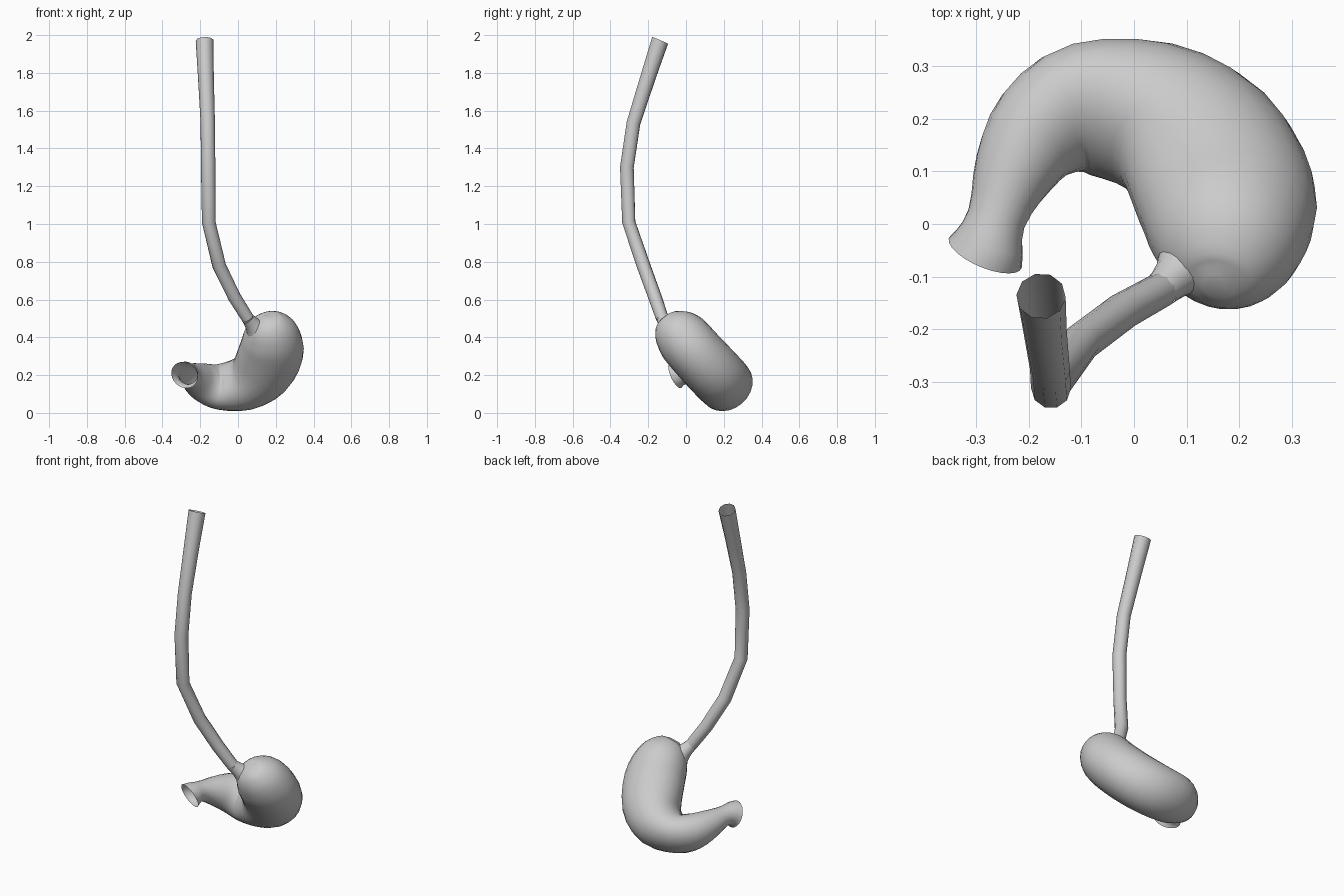
import bpy, bmesh
from math import cos, sin, tau
from mathutils import Vector

cube = bpy.data.objects.get("Cube")
if cube:
    bpy.data.objects.remove(cube)

grey = bpy.data.materials.new("plain_grey")
grey.use_nodes = True
colour = (0.6, 0.6, 0.6, 1)
grey.diffuse_color = colour
grey.node_tree.nodes["Principled BSDF"].inputs["Base Color"].default_value = colour

# Normal of the tilted plane in which the stomach curls
PLANE = Vector((0, 0.756, 0.655))


def resample(rows, steps):
    """Smooth path through the rows; the first and last only steer the ends."""
    rows = [Vector(r) for r in rows]
    out = []
    for i in range(1, len(rows) - 2):
        a, b, c, d = rows[i - 1:i + 3]
        for k in range(steps):
            t = k / steps
            out.append(b + (c - a) * (t / 2) + (a * 2 - b * 5 + c * 4 - d) * (t * t / 2)
                       + (b * 3 - a - c * 3 + d) * (t ** 3 / 2))
    return [rows[0]] + out + rows[-2:]


def sweep(name, rows, sides, close_start=False):
    """Skin of elliptical rings; each row is x, y, z, width radius, depth radius."""
    bm = bmesh.new()
    rings = []
    for prev, row, nxt in zip(rows, rows[1:], rows[2:]):
        centre = Vector(row[:3])
        along = (Vector(nxt[:3]) - Vector(prev[:3])).normalized()
        side = along.cross(PLANE).normalized()
        depth = side.cross(along)
        rings.append([bm.verts.new(centre + side * row[3] * cos(tau * k / sides)
                                   + depth * row[4] * sin(tau * k / sides))
                      for k in range(sides)])
    for lower, upper in zip(rings, rings[1:]):
        for k in range(sides):
            n = (k + 1) % sides
            bm.faces.new((lower[k], lower[n], upper[n], upper[k]))
    if close_start:
        bm.faces.new(rings[0][::-1])
    bmesh.ops.recalc_face_normals(bm, faces=bm.faces)
    mesh = bpy.data.meshes.new(name)
    bm.to_mesh(mesh)
    bm.free()
    mesh.materials.append(grey)
    mesh.shade_smooth()
    obj = bpy.data.objects.new(name, mesh)
    bpy.context.collection.objects.link(obj)
    return obj


# Stomach: rounded upper end, wide body, curl and flared open outlet
stomach = [
    (.155, -.14, .53, 0, 0),
    (.16, -.118, .502, .03, .03),
    (.163, -.108, .49, .075, .07),
    (.17, -.075, .455, .122, .115),
    (.178, -.02, .4, .155, .145),
    (.175, .05, .32, .172, .15),
    (.125, .145, .218, .165, .152),
    (.03, .205, .155, .14, .15),
    (-.1, .218, .138, .106, .14),
    (-.18, .175, .158, .096, .112),
    (-.228, .1, .185, .078, .082),
    (-.262, .01, .208, .056, .056),
    (-.283, -.055, .2, .075, .075),
    (-.31, -.115, .17, .09, .09),
]
sweep("stomach", resample(stomach, 3), 24, close_start=True)

# Flared collar joining the gullet to the stomach
collar = [
    (.03, -.145, .525, .03, .03),
    (.052, -.125, .5, .034, .034),
    (.078, -.1, .467, .043, .043),
    (.105, -.072, .435, .068, .068),
    (.135, -.045, .4, .1, .1),
    (.16, -.02, .37, .1, .1),
]
sweep("collar", resample(collar, 2), 16)

# Gullet: long, open, faceted tube
gullet = [(-.18, -.09, 2.04, .048), (-.177, -.137, 1.972, .047), (-.17, -.2, 1.78, .042),
          (-.16, -.278, 1.535, .038), (-.158, -.313, 1.3, .038), (-.155, -.303, 1.01, .036),
          (-.1, -.225, .78, .037), (-.02, -.165, .615, .036), (.052, -.125, .5, .034),
          (.08, -.1, .465, .034)]
sweep("gullet", [(*p, p[-1]) for p in gullet], 10)
